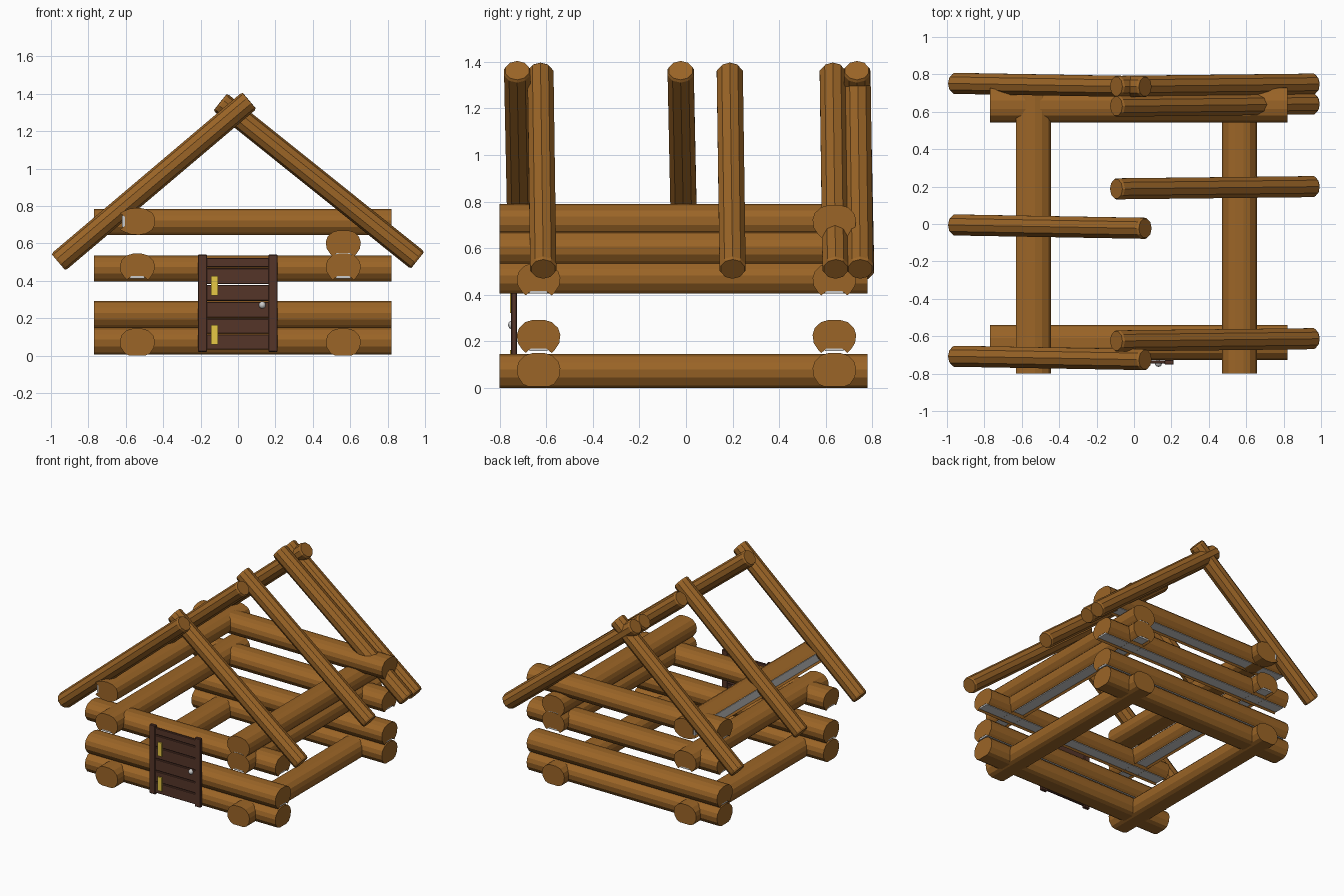
import bpy, bmesh, math
from mathutils import Vector

if "Cube" in bpy.data.objects:
    bpy.data.objects.remove(bpy.data.objects["Cube"])


def material(name, r, g, b):
    m = bpy.data.materials.new(name)
    m.diffuse_color = (r, g, b, 1)
    m.use_nodes = True
    m.node_tree.nodes["Principled BSDF"].inputs["Base Color"].default_value = m.diffuse_color
    return m


WOOD = material("log_wood", 0.33, 0.13, 0.02)
DARK = material("door_wood", 0.09, 0.035, 0.022)
BRASS = material("brass", 0.8, 0.58, 0.06)


def finish(name, bm, mat=None):
    bmesh.ops.recalc_face_normals(bm, faces=bm.faces)
    me = bpy.data.meshes.new(name)
    bm.to_mesh(me)
    bm.free()
    ob = bpy.data.objects.new(name, me)
    bpy.context.collection.objects.link(ob)
    if mat:
        me.materials.append(mat)
    return ob


def sweep(name, rings, mat=None):
    # closed skin through a list of equal-sized point rings
    bm = bmesh.new()
    vs = [[bm.verts.new(p) for p in ring] for ring in rings]
    n = len(vs[0])
    for a, b in zip(vs, vs[1:]):
        for i in range(n):
            j = (i + 1) % n
            bm.faces.new((a[i], a[j], b[j], b[i]))
    bm.faces.new(vs[0][::-1])
    bm.faces.new(vs[-1])
    return finish(name, bm, mat)


def box(name, lo, hi, mat=None, bevel=0):
    rings = [[(lo[0], lo[1], z), (hi[0], lo[1], z), (hi[0], hi[1], z), (lo[0], hi[1], z)]
             for z in (lo[2], hi[2])]
    ob = sweep(name, rings, mat)
    if bevel:
        mod = ob.modifiers.new("edge_bevel", 'BEVEL')
        mod.width, mod.segments = bevel, 1
    return ob


# half log outline in units of half width / half height
PLAIN = [(0.25, 1), (0.62, 0.86), (0.9, 0.5), (1, 0.1), (0.95, -0.4), (0.72, -0.85), (0.45, -1)]
GROOVED = [(0.25, 1), (0.62, 0.86), (0.9, 0.5), (1, 0.1), (0.95, -0.4), (0.75, -0.8), (0.6, -1), (0.35, -0.72)]
WIDTH = 0.187


def log(name, axis, side, z0, z1, grooved=True, turned=False):
    half = GROOVED if grooved else PLAIN
    outline = half + [(-u, v) for u, v in reversed(half)]
    strip = [(-0.42, -0.6), (0.42, -0.6), (0.42, -0.88), (-0.42, -0.88)]
    lo, hi = (-0.77, 0.82) if axis == 'x' else (-0.80, 0.78)
    zc, hw, hh = (z0 + z1) / 2, WIDTH / 2, (z1 - z0) / 2

    def place(t, u, v):
        if turned:              # groove faces sideways instead of down
            u, v = v, u
        a, b = side + u * hw, zc + v * hh
        return (t, a, b) if axis == 'x' else (a, t, b)

    sweep(name, [[place(t, u, v) for u, v in outline] for t in (lo, hi)], WOOD)
    if grooved:                 # grey filling strip in the groove
        sweep(name + "_filling", [[place(t, u, v) for u, v in strip]
                                  for t in (lo + 0.002, hi - 0.002)])


# front and back walls
for wall, y in (("front", -0.633), ("back", 0.637)):
    log(wall + "_log_bottom", 'x', y, 0.005, 0.15, grooved=False)
    log(wall + "_log_second", 'x', y, 0.15, 0.292)
    log(wall + "_log_third", 'x', y, 0.397, 0.535)
log("back_log_top", 'x', 0.637, 0.645, 0.785)

# side walls
for wall, x in (("left", -0.538), ("right", 0.563)):
    log(wall + "_log_bottom", 'y', x, 0.0, 0.145, grooved=False)
    log(wall + "_log_middle", 'y', x, 0.405, 0.545)
log("right_log_top", 'y', 0.563, 0.53, 0.67)
log("left_log_top", 'y', -0.538, 0.645, 0.79, turned=True)


def rafter(name, foot, top, r=0.059, sides=10):
    a, b = Vector(foot), Vector(top)
    d = (b - a).normalized()
    side = Vector((0, 1, 0))
    side = (side - d * side.dot(d)).normalized()
    up = d.cross(side)
    angs = [2 * math.pi * (i + 0.5) / sides for i in range(sides)]
    steps = ((a, 0.9), (a + d * 0.012, 1), (b - d * 0.012, 1), (b, 0.9))
    sweep(name, [[c + (side * math.cos(t) + up * math.sin(t)) * r * k for t in angs]
                 for c, k in steps], WOOD)


# crossing roof poles
for i, y in enumerate((-0.707, -0.005, 0.752)):
    rafter(f"left_rafter_{i + 1}", (-0.96, y, 0.5), (0.06, y - 0.018, 1.363))
for i, y in enumerate((-0.613, 0.2, 0.642, 0.748)):
    rafter(f"right_rafter_{i + 1}", (0.96, y, 0.51), (-0.095, y - 0.012, 1.355))

# door: two posts with horizontal planks between them
box("door_post_left", (-0.215, -0.752, 0.02), (-0.165, -0.726, 0.54), DARK, 0.004)
box("door_post_right", (0.163, -0.752, 0.02), (0.212, -0.726, 0.54), DARK, 0.004)
edges = (0.03, 0.115, 0.2, 0.29, 0.38, 0.47, 0.525)
for i, (a, b) in enumerate(zip(edges, edges[1:])):
    box(f"door_plank_{i + 1}", (-0.175, -0.747, a + 0.003), (0.175, -0.73, b - 0.003), DARK, 0.003)

# hinges
for label, z in (("lower", 0.06), ("upper", 0.322)):
    box(label + "_hinge", (-0.145, -0.756, z), (-0.108, -0.744, z + 0.103), BRASS)

# door knob
bm = bmesh.new()
bmesh.ops.create_uvsphere(bm, u_segments=12, v_segments=8, radius=0.019)
bmesh.ops.translate(bm, verts=bm.verts, vec=(0.13, -0.745, 0.27))
for f in bm.faces:
    f.smooth = True
finish("door_knob", bm)
